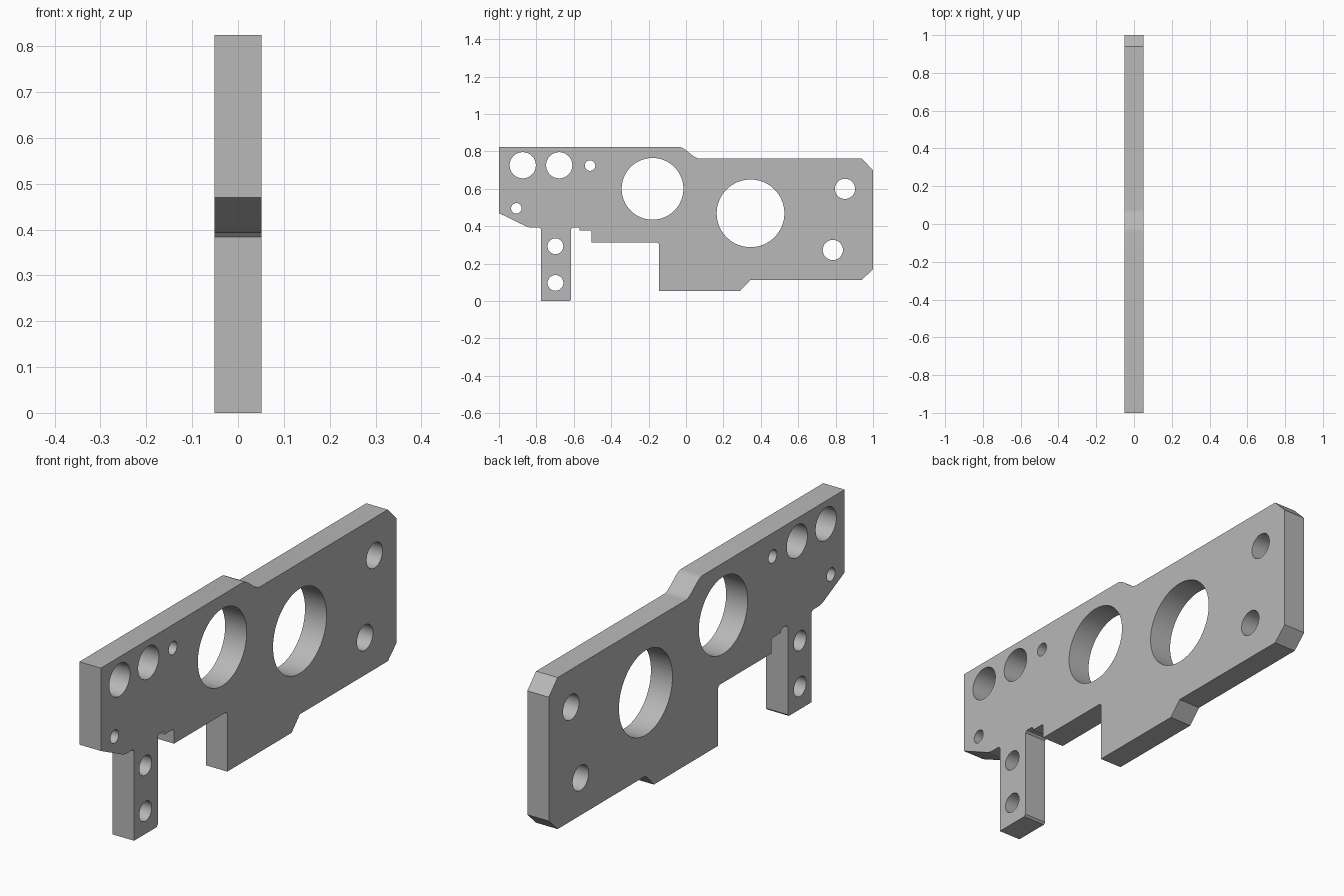
import bpy, bmesh, math

cube = bpy.data.objects.get("Cube")
if cube:
    bpy.data.objects.remove(cube, do_unlink=True)

HALF = 0.051  # half plate thickness

grey = bpy.data.materials.new("plain grey")
grey.use_nodes = True
colour = (0.48, 0.48, 0.48, 1)
grey.diffuse_color = colour
grey.node_tree.nodes["Principled BSDF"].inputs["Base Color"].default_value = colour


def prism(name, points, half):
    """Extrude a (y, z) outline along x, centred on x = 0."""
    bm = bmesh.new()
    face = bm.faces.new([bm.verts.new((-half, y, z)) for y, z in points])
    grown = bmesh.ops.extrude_face_region(bm, geom=[face])["geom"]
    verts = [v for v in grown if isinstance(v, bmesh.types.BMVert)]
    bmesh.ops.translate(bm, verts=verts, vec=(2 * half, 0, 0))
    bmesh.ops.recalc_face_normals(bm, faces=bm.faces)
    mesh = bpy.data.meshes.new(name)
    bm.to_mesh(mesh)
    bm.free()
    mesh.materials.append(grey)
    obj = bpy.data.objects.new(name, mesh)
    bpy.context.collection.objects.link(obj)
    return obj


def circle(y, z, r, n=64):
    return [(y + r * math.cos(math.tau * i / n), z + r * math.sin(math.tau * i / n))
            for i in range(n)]


def s_curve(y0, z0, y1, z1, n=10):
    """Smooth shoulder between two levels."""
    steps = [i / n for i in range(n + 1)]
    return [(y0 + (y1 - y0) * t, z0 + (z1 - z0) * t * t * (3 - 2 * t)) for t in steps]


# Plate outline: top edge, rear end, lower block, step, leg, front end
outline = [(-1, 0.824)] + s_curve(-0.04, 0.824, 0.075, 0.761) + [
    (0.94, 0.761), (1, 0.70), (1, 0.17), (0.94, 0.113),
    (0.345, 0.113), (0.29, 0.055), (-0.145, 0.055), (-0.145, 0.304),
    (-0.153, 0.312), (-0.505, 0.312), (-0.505, 0.37), (-0.511, 0.376),
    (-0.57, 0.376), (-0.57, 0.387), (-0.575, 0.392), (-0.607, 0.392),
    (-0.615, 0.384), (-0.615, 0.008), (-0.623, 0), (-0.775, 0),
    (-0.775, 0.384), (-0.783, 0.392), (-0.83, 0.392), (-0.85, 0.397),
    (-1, 0.47)]
plate = prism("mounting_plate", outline, HALF)

# Through holes: y, z, radius
holes = [
    (-0.179, 0.60, 0.165), (0.345, 0.469, 0.181),   # large bores
    (-0.873, 0.726, 0.07), (-0.678, 0.726, 0.07),   # front pair
    (-0.513, 0.724, 0.028), (-0.907, 0.496, 0.028), # pin holes
    (-0.698, 0.293, 0.042), (-0.698, 0.097, 0.042), # leg holes
    (0.85, 0.60, 0.054), (0.785, 0.273, 0.054)]     # rear pair
for i, (y, z, r) in enumerate(holes):
    cutter = prism(f"hole_cutter_{i + 1}", circle(y, z, r), HALF * 2)
    cutter.hide_render = True
    cut = plate.modifiers.new("hole", "BOOLEAN")
    cut.operation = "DIFFERENCE"
    cut.solver = "EXACT"
    cut.object = cutter

# Bake the cuts and drop the cutters
bpy.context.view_layer.update()
graph = bpy.context.evaluated_depsgraph_get()
cut_mesh = bpy.data.meshes.new_from_object(plate.evaluated_get(graph))
plate.modifiers.clear()
plate.data = cut_mesh
for obj in list(bpy.data.objects):
    if obj.name.startswith("hole_cutter"):
        bpy.data.objects.remove(obj, do_unlink=True)

bpy.ops.object.select_all(action="DESELECT")
plate.select_set(True)
bpy.context.view_layer.objects.active = plate
bpy.ops.object.shade_smooth_by_angle(angle=math.radians(25))
